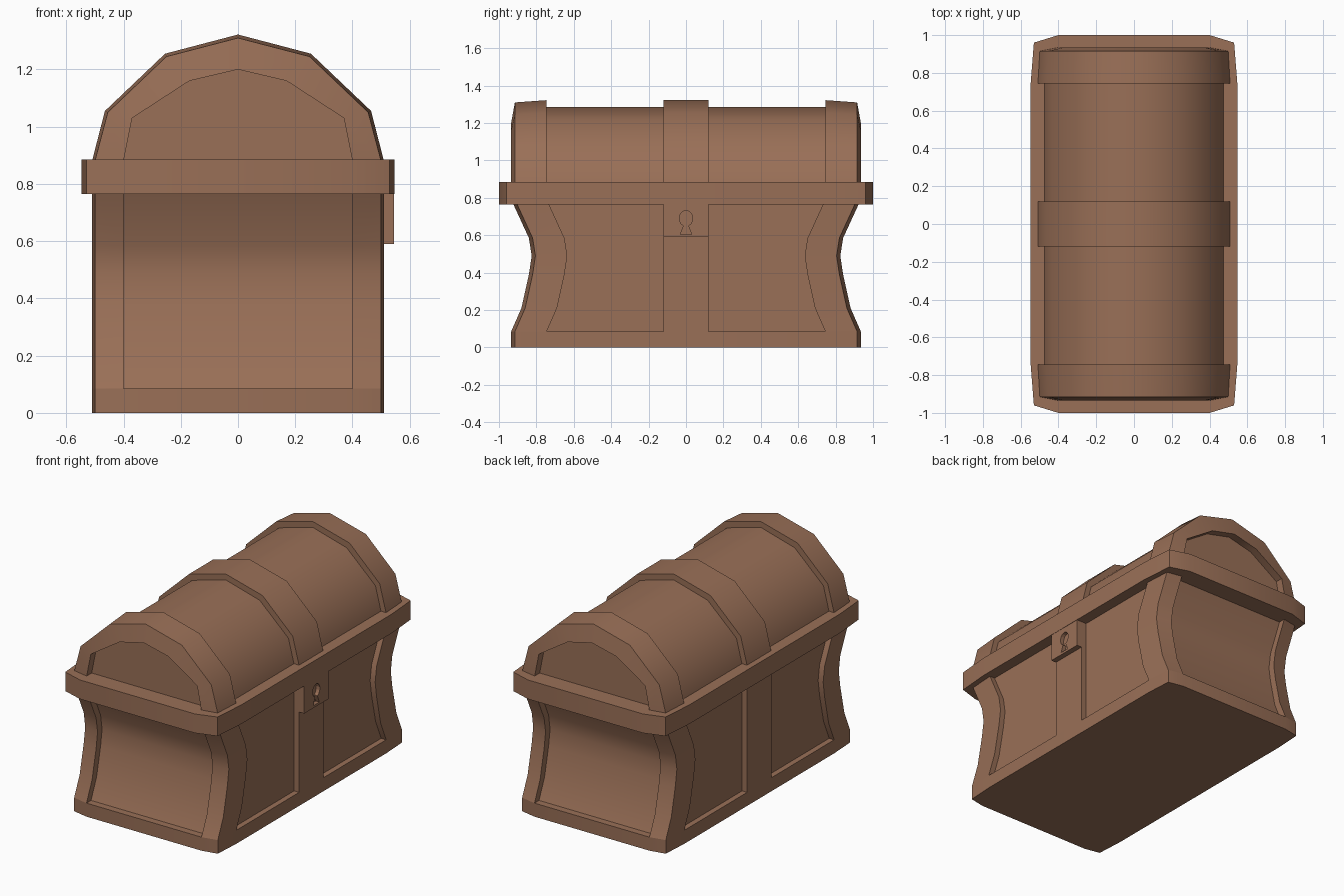
import bpy, bmesh, math

if "Cube" in bpy.data.objects:
    bpy.data.objects.remove(bpy.data.objects["Cube"])

wood = bpy.data.materials.new("brown wood")
wood.diffuse_color = (0.32, 0.16, 0.095, 1)
wood.use_nodes = True
wood.node_tree.nodes["Principled BSDF"].inputs["Base Color"].default_value = wood.diffuse_color


def loft(name, rings):
    """Skin a row of equal rings of points and cap both ends."""
    bm = bmesh.new()
    vs = [[bm.verts.new(p) for p in r] for r in rings]
    n = len(rings[0])
    for a, b in zip(vs, vs[1:]):
        for i in range(n):
            j = (i + 1) % n
            bm.faces.new((a[i], a[j], b[j], b[i]))
    bm.faces.new(vs[0])
    bm.faces.new(vs[-1])
    bmesh.ops.recalc_face_normals(bm, faces=bm.faces)
    me = bpy.data.meshes.new(name)
    bm.to_mesh(me)
    bm.free()
    me.materials.append(wood)
    ob = bpy.data.objects.new(name, me)
    bpy.context.collection.objects.link(ob)
    return ob


def box(name, x0, x1, y0, y1, z0, z1):
    return loft(name, [[(x0, y0, z), (x1, y0, z), (x1, y1, z), (x0, y1, z)] for z in (z0, z1)])


def plan(quarter, z):
    """Mirror a quarter outline into a closed ring at height z."""
    half = quarter + [(x, -y) for x, y in reversed(quarter)]
    return [(x, y, z) for x, y in half] + [(-x, y, z) for x, y in reversed(half)]


def arch(half):
    """Mirror half an arch (side up to crown) into the full arch."""
    return half + [(-x, z) for x, z in reversed(half[:-1])]


# Waisted side profile of the chest: (half length, height)
WAIST = [(0.935, 0.085), (0.88, 0.21), (0.84, 0.39), (0.825, 0.49), (0.84, 0.585), (0.925, 0.77)]

# Chest base, recessed core and rim
base = [(0.40, 0.935), (0.50, 0.915), (0.51, 0.745)]
loft("base", [plan(base, 0), plan(base, 0.085)])
loft("chest_core", [plan([(0.475, y - 0.045)], z) for y, z in WAIST])
rim = [(0.40, 1.0), (0.53, 0.96), (0.547, 0.745)]
loft("rim", [plan(rim, 0.765), plan(rim, 0.885)])

# Corner posts following the waist
for sx in (-1, 1):
    for sy in (-1, 1):
        rings = []
        for y, z in WAIST:
            section = [(0.40, y), (0.50, y - 0.02), (0.51, y - 0.19),
                       (0.475, y - 0.19), (0.475, y - 0.045), (0.40, y - 0.045)]
            rings.append([(sx * px, sy * py, z) for px, py in section])
        loft("corner_post", rings)
    # Middle strap on each long side
    box("side_strap", *sorted((sx * 0.475, sx * 0.51)), -0.12, 0.12, 0.085, 0.77)

# Arches of the lid: barrel, raised band, band edge and end opening
core = arch([(0.475, 0.88), (0.435, 1.035), (0.235, 1.22), (0, 1.285)])
band = arch([(0.51, 0.88), (0.465, 1.055), (0.255, 1.255), (0, 1.322)])
edge = arch([(0.50, 0.88), (0.455, 1.05), (0.25, 1.245), (0, 1.31)])
hole = arch([(0.40, 0.88), (0.37, 1.03), (0.17, 1.16), (0, 1.20)])

loft("lid_barrel", [[(x, y, z) for x, z in core] for y in (-0.885, 0.885)])


def hoop(name, section):
    """Sweep a section of (arch, y) corners along the lid."""
    loft(name, [[(a[i][0], y, a[i][1]) for a, y in section] for i in range(len(core))])


hoop("lid_middle_band", [(band, -0.12), (band, 0.12), (core, 0.12), (core, -0.12)])
for s in (-1, 1):
    hoop("lid_end_band", [(band, s * 0.745), (edge, s * 0.915), (hole, s * 0.935),
                          (hole, s * 0.885), (core, s * 0.885), (core, s * 0.745)])

# Lock plate with a keyhole cut into it
lock = box("lock_plate", 0.505, 0.545, -0.12, 0.12, 0.59, 0.768)
outline = [(0.030, 0.605), (0.013, 0.648)]
for i in range(13):
    t = math.radians(-65 + i * 310 / 12)
    t = math.radians(-68 + i * 316 / 12)
    outline.append((0.036 * math.cos(t), 0.690 + 0.042 * math.sin(t)))
outline += [(-0.013, 0.648), (-0.030, 0.605)]
cutter = loft("keyhole_cutter", [[(x, y, z) for y, z in outline] for x in (0.52, 0.60)])
cutter.hide_render = True
cutter.hide_set(True)
cut = lock.modifiers.new("keyhole", 'BOOLEAN')
cut.operation = 'DIFFERENCE'
cut.object = cutter
cut.solver = 'EXACT'

# Smooth shading across the gentle curves only
for ob in bpy.context.collection.objects:
    if ob not in (cutter, lock):
        ob.select_set(True)
        bpy.context.view_layer.objects.active = ob
bpy.ops.object.shade_smooth_by_angle(angle=math.radians(40))
